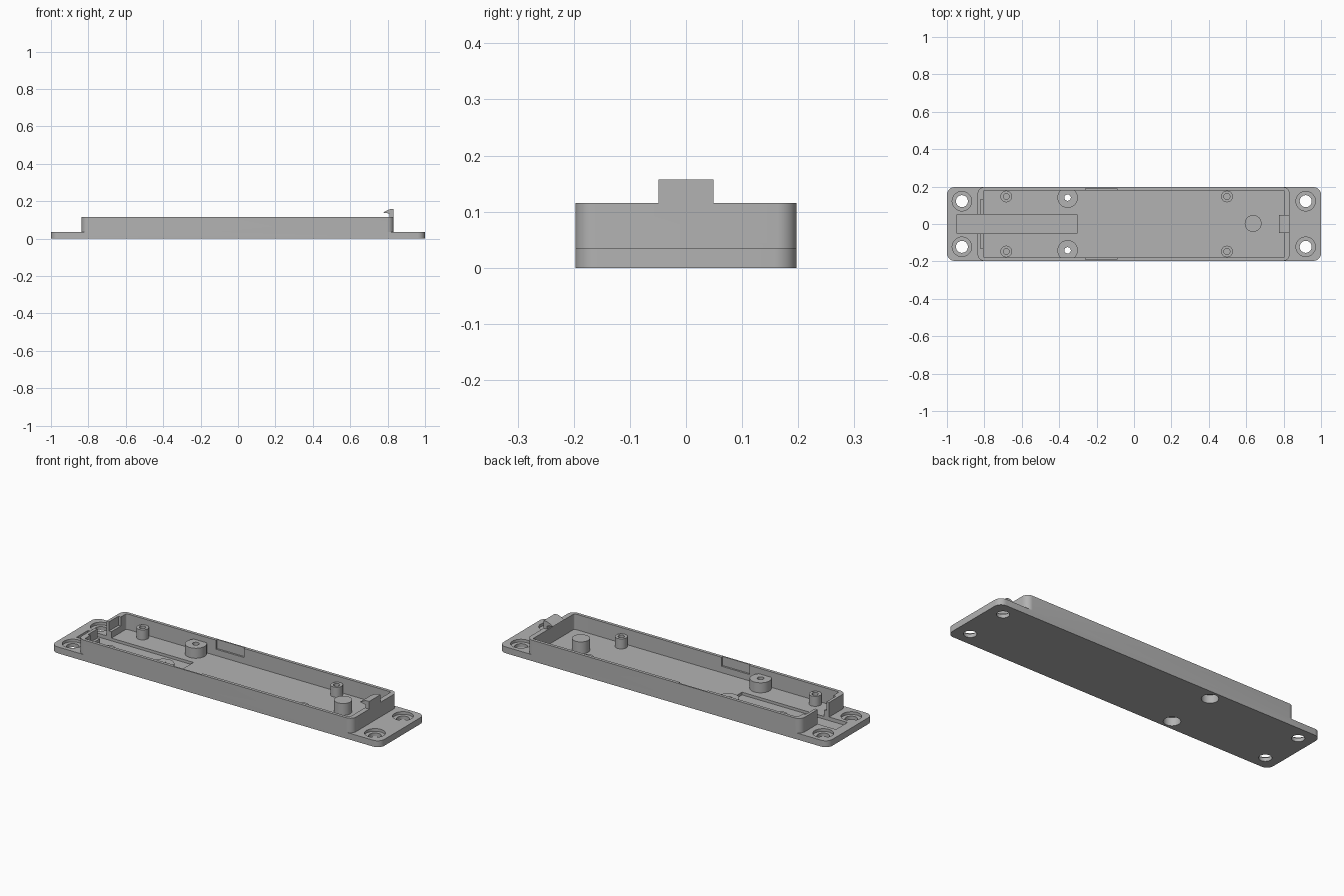
import bpy, bmesh, math

if "Cube" in bpy.data.objects:
    bpy.data.objects.remove(bpy.data.objects["Cube"])

grey = bpy.data.materials.new("light grey plastic")
grey.use_nodes = True
colour = (0.45, 0.45, 0.45, 1)
grey.diffuse_color = colour
grey.node_tree.nodes["Principled BSDF"].inputs["Base Color"].default_value = colour


def prism(name, points, direction):
    """Extrude a closed 3D outline along a direction."""
    bm = bmesh.new()
    face = bm.faces.new([bm.verts.new(p) for p in points])
    out = bmesh.ops.extrude_face_region(bm, geom=[face])
    bmesh.ops.translate(bm, vec=direction,
                        verts=[v for v in out["geom"] if isinstance(v, bmesh.types.BMVert)])
    bmesh.ops.recalc_face_normals(bm, faces=bm.faces)
    mesh = bpy.data.meshes.new(name)
    bm.to_mesh(mesh)
    bm.free()
    mesh.materials.append(grey)
    obj = bpy.data.objects.new(name, mesh)
    bpy.context.collection.objects.link(obj)
    return obj


def block(name, x0, x1, y0, y1, z0, z1, radius=0):
    """Box with optionally rounded vertical corners."""
    if radius:
        pts = []
        corners = [(x1, y1), (x0, y1), (x0, y0), (x1, y0)]
        signs = [(1, 1), (-1, 1), (-1, -1), (1, -1)]
        for i, ((x, y), (sx, sy)) in enumerate(zip(corners, signs)):
            for k in range(9):
                a = math.pi / 2 * (i + k / 8)
                pts.append((x - sx * radius + radius * math.cos(a),
                            y - sy * radius + radius * math.sin(a), z0))
    else:
        pts = [(x0, y0, z0), (x1, y0, z0), (x1, y1, z0), (x0, y1, z0)]
    return prism(name, pts, (0, 0, z1 - z0))


def disc(name, x, y, r, z0, z1):
    n = 40
    pts = [(x + r * math.cos(math.tau * i / n), y + r * math.sin(math.tau * i / n), z0)
           for i in range(n)]
    return prism(name, pts, (0, 0, z1 - z0))


def combine(target, other, operation):
    """Apply a boolean and remove the helper."""
    mod = target.modifiers.new("boolean", "BOOLEAN")
    mod.operation, mod.solver, mod.object = operation, "EXACT", other
    bpy.context.view_layer.objects.active = target
    bpy.ops.object.modifier_apply(modifier=mod.name)
    bpy.data.objects.remove(other)


def cut(target, other):
    combine(target, other, "DIFFERENCE")


def join(target, other):
    combine(target, other, "UNION")


HALF = 0.197
FLOOR = 0.03
RIM = 0.115

# Mounting plate with raised tray
tray = block("tray", -1, 1, -HALF, HALF, 0, 0.035, 0.04)
join(tray, block("walls", -0.836, 0.832, -HALF, HALF, 0.01, RIM, 0.035))
cut(tray, block("cavity", -0.805, 0.805, -0.18, 0.18, FLOOR, 0.2, 0.008))

# Bosses standing on the floor
for side in (-1, 1):
    y = side * 0.147
    for x in (-0.683, 0.497):
        join(tray, disc("standoff", x, y, 0.031, 0.015, 0.085))
        cut(tray, disc("pilot", x, y, 0.016, 0.04, 0.2))
    y = side * 0.141
    join(tray, disc("screw_boss", -0.355, y, 0.0545, 0.015, 0.085))
    cut(tray, disc("screw_hole", -0.355, y, 0.017, -0.1, 0.2))
    cut(tray, disc("screw_recess", -0.355, y, 0.042, -0.1, 0.045))
join(tray, disc("post", 0.637, 0.003, 0.045, 0.015, 0.095))

# Counterbored mounting holes
for x in (-0.92, 0.918):
    for y in (-0.122, 0.122):
        cut(tray, disc("hole", x, y, 0.032, -0.1, 0.1))
        cut(tray, disc("counterbore", x, y, 0.052, 0.02, 0.06))

# Snap recesses in the long walls and the end wall
cut(tray, block("back_recess", -0.26, -0.09, 0.17, 0.19, 0.065, 0.2))
cut(tray, block("front_recess", -0.26, -0.09, -0.19, -0.17, 0.065, 0.2))
cut(tray, block("end_recess", -0.82, -0.795, -0.132, 0.132, 0.065, 0.2))

# Cable channel and its opening through the end wall
cut(tray, block("channel", -0.947, -0.306, -0.05, 0.05, 0.015, 0.06))
cut(tray, block("opening", -0.87, -0.79, -0.05, 0.05, 0.02, 0.2))

# Hooked latch on the far end wall
hook = [(0.832, 0.09), (0.832, 0.157), (0.812, 0.157), (0.795, 0.15),
        (0.775, 0.139), (0.81, 0.134), (0.81, 0.09)]
join(tray, prism("latch", [(x, -0.049, z) for x, z in hook], (0, 0.098, 0)))

bpy.ops.object.select_all(action="DESELECT")
tray.select_set(True)
bpy.context.view_layer.objects.active = tray
bpy.ops.object.shade_smooth_by_angle(angle=math.radians(30))
